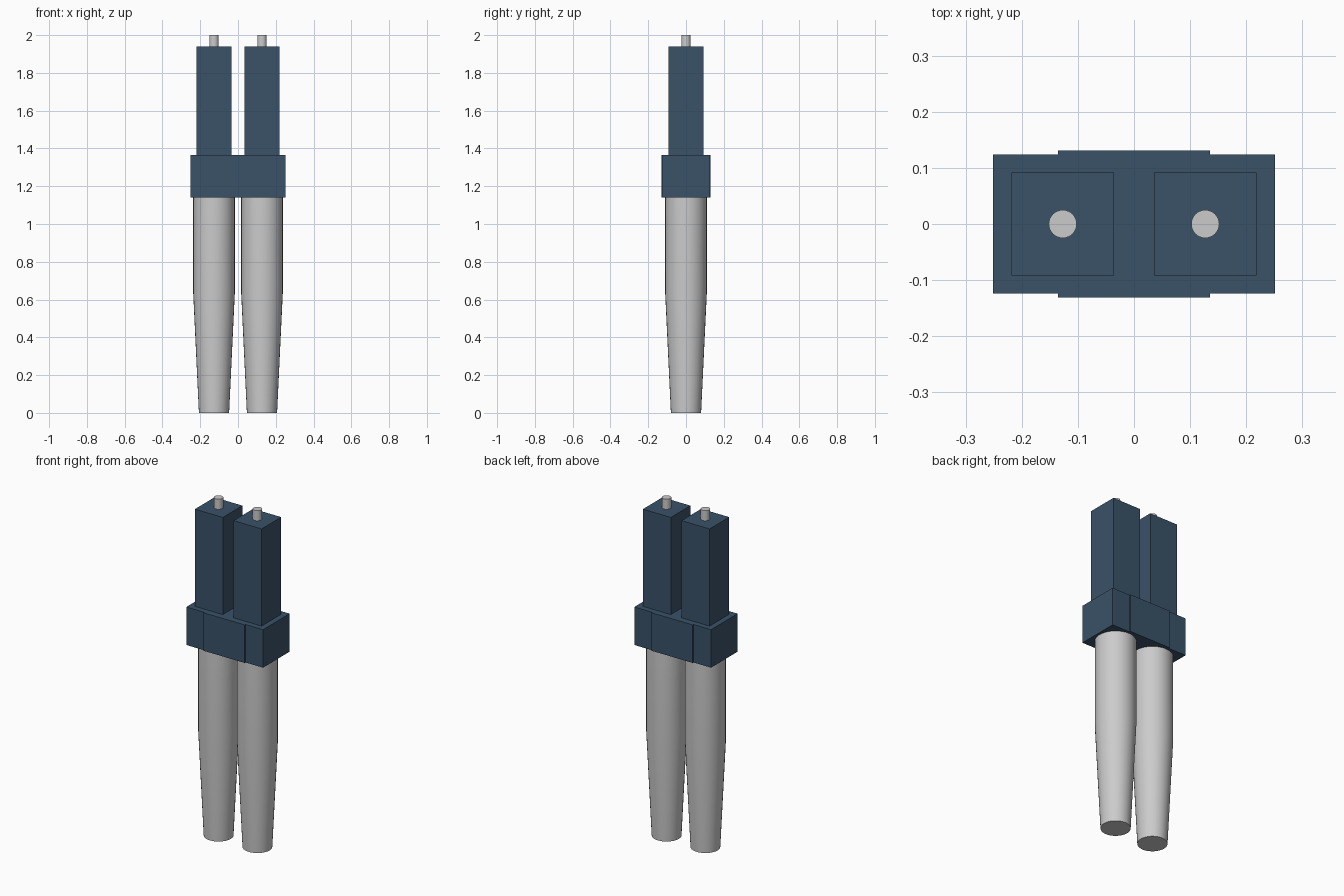
import bpy, bmesh, math

if "Cube" in bpy.data.objects:
    bpy.data.objects.remove(bpy.data.objects["Cube"])

blue = bpy.data.materials.new("dark_blue")
blue.diffuse_color = (0.042, 0.085, 0.138, 1)
blue.use_nodes = True
blue.node_tree.nodes["Principled BSDF"].inputs["Base Color"].default_value = blue.diffuse_color


def finish(name, bm, mat=None):
    bmesh.ops.recalc_face_normals(bm, faces=bm.faces)
    me = bpy.data.meshes.new(name)
    bm.to_mesh(me)
    bm.free()
    ob = bpy.data.objects.new(name, me)
    bpy.context.collection.objects.link(ob)
    if mat:
        me.materials.append(mat)
    return ob


def box(name, x, half_x, half_y, z0, z1):
    bm = bmesh.new()
    bmesh.ops.create_cube(bm, size=2)
    for v in bm.verts:
        v.co = (x + v.co.x * half_x, v.co.y * half_y, z1 if v.co.z > 0 else z0)
    return finish(name, bm, blue)


def lathe(name, x, profile, sides=32):
    # stacked rings of (radius, height), capped at both ends
    bm = bmesh.new()
    rings = [[bm.verts.new((x + r * math.cos(2 * math.pi * i / sides),
                            r * math.sin(2 * math.pi * i / sides), z))
              for i in range(sides)] for r, z in profile]
    for a, b in zip(rings, rings[1:]):
        for i in range(sides):
            j = (i + 1) % sides
            bm.faces.new((a[i], a[j], b[j], b[i]))
    bm.faces.new(rings[0])
    bm.faces.new(rings[-1])
    ob = finish(name, bm)
    bpy.ops.object.select_all(action='DESELECT')
    ob.select_set(True)
    bpy.context.view_layer.objects.active = ob
    bpy.ops.object.shade_smooth_by_angle(angle=math.radians(35))
    return ob


# Duplex clip with raised middle pads front and back
box("duplex_clip", 0, 0.251, 0.124, 1.14, 1.365)
box("clip_pad", 0, 0.135, 0.131, 1.14, 1.365)

# Two plugs: tapered boot, square body, ferrule
for side, x in (("left", -0.127), ("right", 0.127)):
    lathe(side + "_boot", x, [(0.08, 0), (0.11, 0.63), (0.11, 1.15)])
    box(side + "_plug_body", x, 0.0915, 0.0915, 1.36, 1.94)
    lathe(side + "_ferrule", x, [(0.025, 1.93), (0.025, 2.0)])
